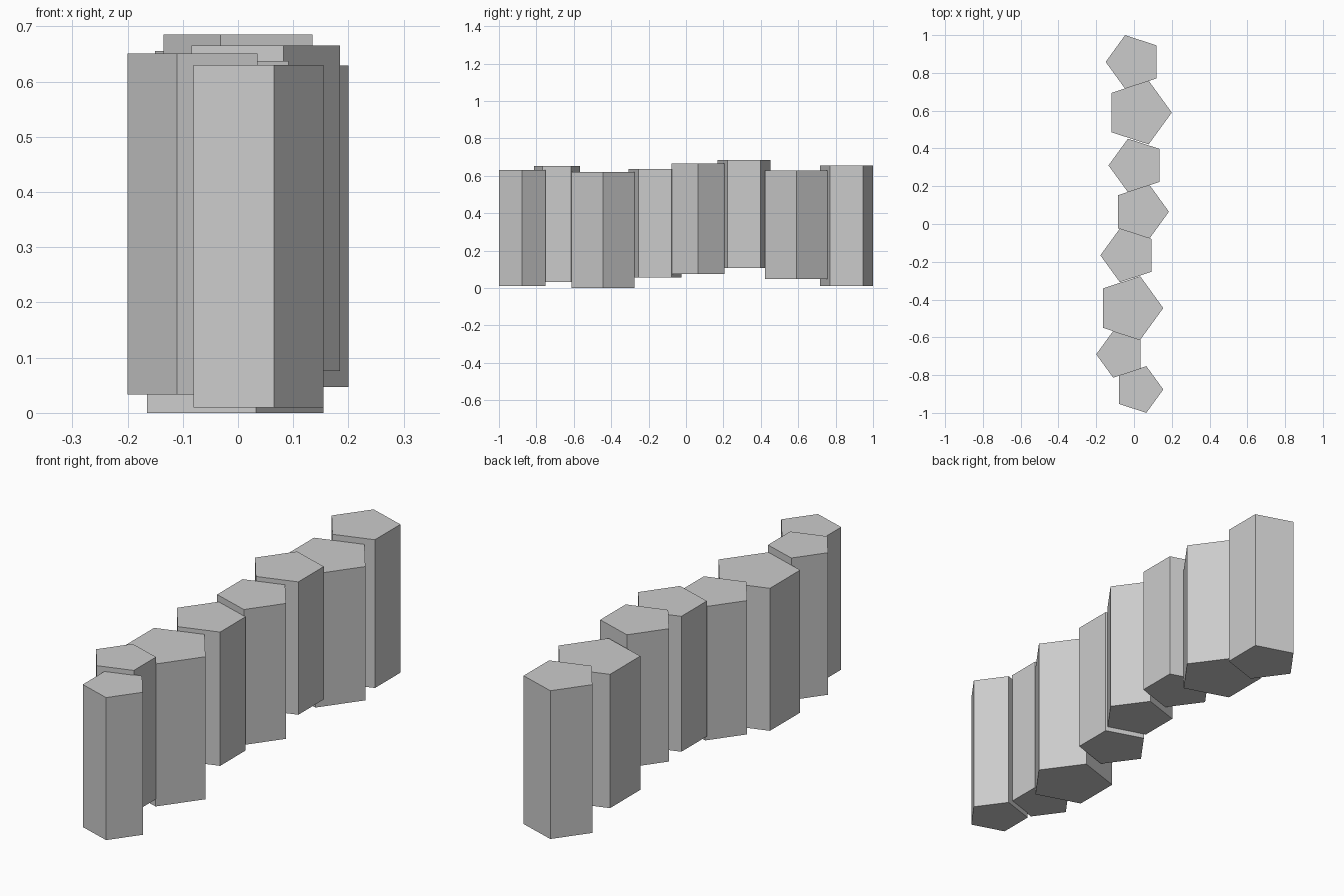
import bpy, bmesh, math

if "Cube" in bpy.data.objects:
    bpy.data.objects.remove(bpy.data.objects["Cube"])

# Column data, back to front: centre x, centre y, radius, bottom z, top z, tip direction
COLUMNS = [
    (-0.001, 0.858, 0.149, 0.01, 0.655, -1),
    (0.023, 0.59, 0.177, 0.047, 0.629, 1),
    (0.014, 0.31, 0.149, 0.107, 0.685, -1),
    (0.036, 0.065, 0.149, 0.076, 0.665, 1),
    (-0.029, -0.166, 0.149, 0.055, 0.637, -1),
    (-0.022, -0.445, 0.177, 0.0, 0.62, 1),
    (-0.07, -0.69, 0.13, 0.033, 0.651, -1),
    (0.025, -0.876, 0.13, 0.01, 0.63, 1),
]


def pentagon_column(name, x, y, radius, bottom, top, tip):
    """Five-sided flat-faced column with its tip pointing along +x or -x."""
    bm = bmesh.new()
    ring = []
    for i in range(5):
        a = math.tau * i / 5 + (0 if tip > 0 else math.pi)
        ring.append(bm.verts.new((radius * math.cos(a), radius * math.sin(a), 0)))
    base = bm.faces.new(ring)
    cap = bmesh.ops.extrude_face_region(bm, geom=[base], use_keep_orig=True)
    moved = [v for v in cap["geom"] if isinstance(v, bmesh.types.BMVert)]
    bmesh.ops.translate(bm, verts=moved, vec=(0, 0, top - bottom))
    bmesh.ops.recalc_face_normals(bm, faces=bm.faces)
    mesh = bpy.data.meshes.new(name)
    bm.to_mesh(mesh)
    bm.free()
    obj = bpy.data.objects.new(name, mesh)
    obj.location = (x, y, bottom)
    bpy.context.collection.objects.link(obj)


# Row of staggered columns
for n, data in enumerate(COLUMNS, 1):
    pentagon_column(f"stone_column_{n}", *data)
